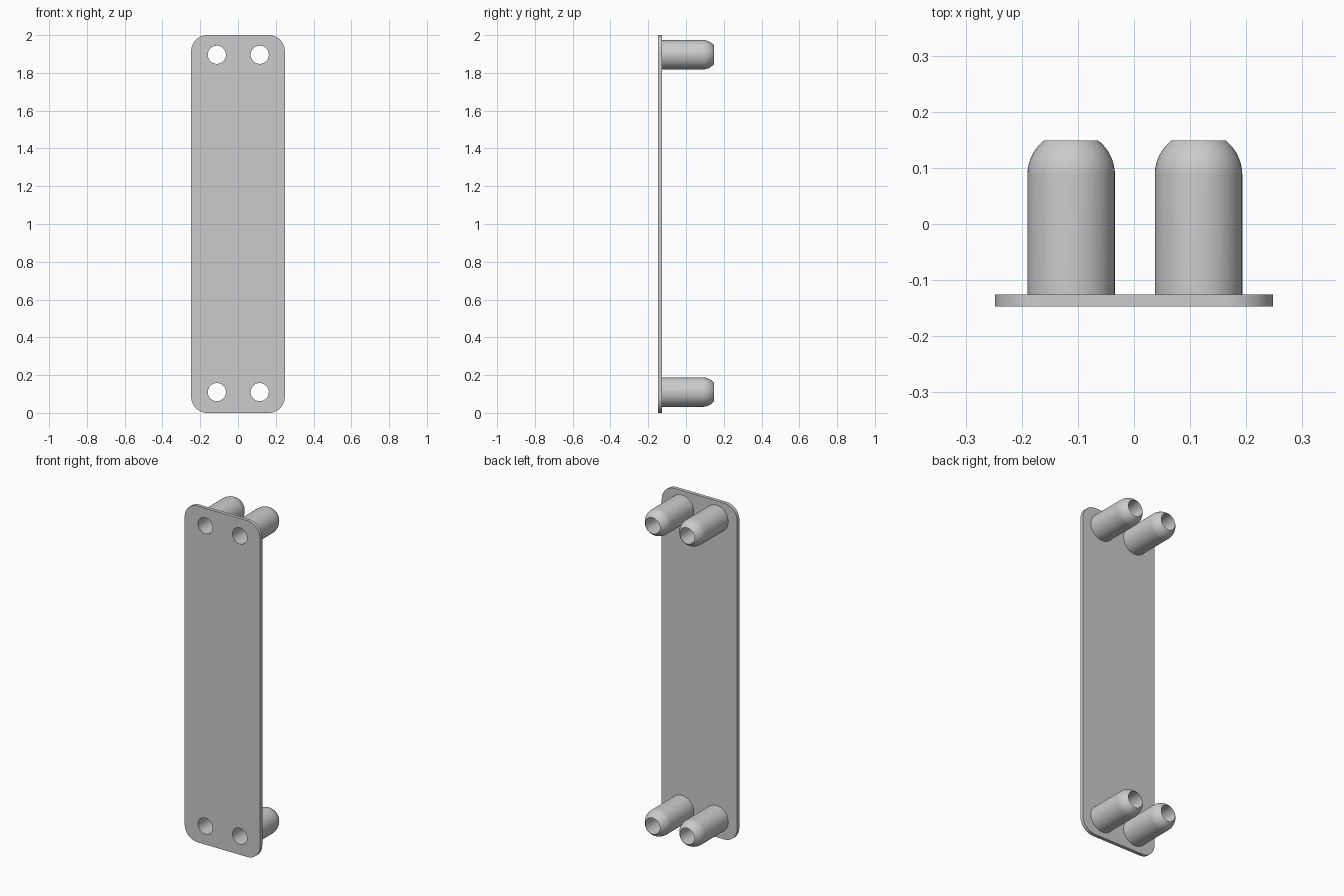
import bpy
import bmesh
from math import sin, cos, pi, asin, radians, sqrt
from mathutils import Matrix

if "Cube" in bpy.data.objects:
    bpy.data.objects.remove(bpy.data.objects["Cube"])

PEG_R, HOLE_R, SEGMENTS = 0.078, 0.048, 48
PLATE_FRONT, PLATE_BACK, PEG_END = -0.147, -0.126, 0.149
PEG_SPOTS = {"upper_left": (0.115, 1.896), "upper_right": (-0.112, 1.896),
             "lower_left": (0.115, 0.11), "lower_right": (-0.112, 0.11)}

grey = bpy.data.materials.new("plain_grey")
grey.use_nodes = True
grey.diffuse_color = (0.6, 0.6, 0.6, 1)
grey.node_tree.nodes["Principled BSDF"].inputs["Base Color"].default_value = (0.6, 0.6, 0.6, 1)


def arc(cx, cy, r, start, end, steps):
    """Points along a circular arc."""
    angles = [start + (end - start) * i / steps for i in range(steps + 1)]
    return [(cx + r * cos(a), cy + r * sin(a)) for a in angles]


def add_object(name, mesh):
    obj = bpy.data.objects.new(name, mesh)
    bpy.context.collection.objects.link(obj)
    mesh.materials.append(grey)
    bpy.ops.object.select_all(action='DESELECT')
    obj.select_set(True)
    bpy.context.view_layer.objects.active = obj
    bpy.ops.object.shade_smooth_by_angle(angle=radians(30))
    return obj


# Backing plate: rounded outline with four round holes, extruded
def make_plate(half_width, height, corner):
    x, top = half_width - corner, height - corner
    corners = [(x, top), (-x, top), (-x, corner), (x, corner)]
    outline = []
    for i, (cx, cz) in enumerate(corners):
        outline += arc(cx, cz, corner, i * pi / 2, (i + 1) * pi / 2, 12)
    holes = [arc(px, pz, HOLE_R, 0, 2 * pi, SEGMENTS)[:-1] for px, pz in PEG_SPOTS.values()]

    curve = bpy.data.curves.new("plate_outline", 'CURVE')
    curve.dimensions, curve.fill_mode = '2D', 'BOTH'
    curve.extrude = (PLATE_BACK - PLATE_FRONT) / 2
    for loop in [outline] + holes:
        spline = curve.splines.new('POLY')
        spline.points.add(len(loop) - 1)
        spline.use_cyclic_u = True
        for point, (px, pz) in zip(spline.points, loop):
            point.co = (px, pz, 0, 1)
    helper = bpy.data.objects.new("plate_outline", curve)
    bpy.context.collection.objects.link(helper)
    bpy.context.view_layer.update()
    mesh = bpy.data.meshes.new_from_object(
        helper.evaluated_get(bpy.context.evaluated_depsgraph_get()))
    bpy.data.objects.remove(helper)
    bpy.data.curves.remove(curve)

    # Stand the plate upright and weld its rims
    mesh.transform(Matrix.Translation((0, (PLATE_FRONT + PLATE_BACK) / 2, 0))
                   @ Matrix.Rotation(pi / 2, 4, 'X'))
    bm = bmesh.new()
    bm.from_mesh(mesh)
    bmesh.ops.remove_doubles(bm, verts=bm.verts, dist=0.0001)
    bmesh.ops.recalc_face_normals(bm, faces=bm.faces)
    bm.to_mesh(mesh)
    bm.free()
    mesh.materials.clear()
    return add_object("backing_plate", mesh)


# Hollow peg: lathed wall with a domed, open end
def make_peg_mesh():
    dome_start = PEG_END - sqrt(PEG_R ** 2 - HOLE_R ** 2)
    dome_angle = asin((PEG_END - dome_start) / PEG_R)
    profile = [(PEG_R, PLATE_BACK)] + arc(0, dome_start, PEG_R, 0, dome_angle, 10)
    profile.append((HOLE_R, PLATE_BACK))
    bm = bmesh.new()
    verts = [bm.verts.new((r, y, 0)) for r, y in profile]
    edges = [bm.edges.new(pair) for pair in zip(verts, verts[1:])]
    bmesh.ops.spin(bm, geom=verts + edges, cent=(0, 0, 0), axis=(0, 1, 0),
                   angle=2 * pi, steps=SEGMENTS, use_merge=True)
    bmesh.ops.remove_doubles(bm, verts=bm.verts, dist=0.0001)
    bmesh.ops.recalc_face_normals(bm, faces=bm.faces)
    # The outer wall must face away from the axis
    wall = max(bm.faces, key=lambda f: f.calc_center_median().xz.length)
    if wall.normal.xz.dot(wall.calc_center_median().xz) < 0:
        bmesh.ops.reverse_faces(bm, faces=bm.faces)
    mesh = bpy.data.meshes.new("peg")
    bm.to_mesh(mesh)
    bm.free()
    return mesh


make_plate(0.248, 2.0, 0.085)
for spot, (px, pz) in PEG_SPOTS.items():
    add_object(spot + "_peg", make_peg_mesh()).location = (px, 0, pz)
